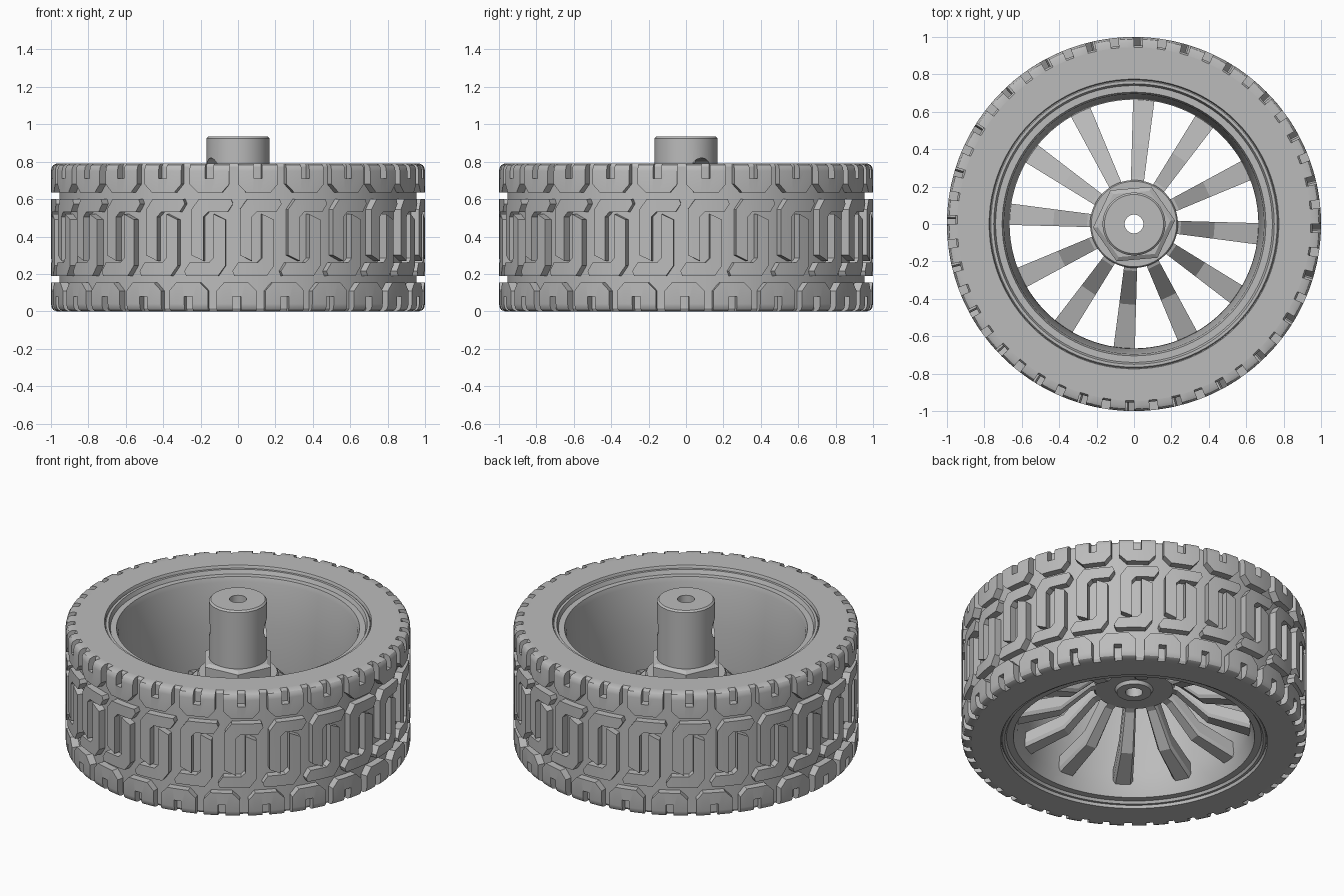
import bpy, bmesh
from math import sin, cos, pi, radians, sqrt
from mathutils import Vector

cube = bpy.data.objects.get("Cube")
if cube:
    bpy.data.objects.remove(cube)

grey = bpy.data.materials.new("plain grey")
grey.use_nodes = True
COLOUR = (0.5, 0.5, 0.5, 1)
grey.diffuse_color = COLOUR
grey.node_tree.nodes["Principled BSDF"].inputs["Base Color"].default_value = COLOUR

HEIGHT = 0.79
REPEATS = 24
PITCH = 2 * pi / REPEATS
SPOKES = 12


def finish(bm, name, angle=30):
    bmesh.ops.recalc_face_normals(bm, faces=bm.faces)
    mesh = bpy.data.meshes.new(name)
    bm.to_mesh(mesh)
    bm.free()
    mesh.materials.append(grey)
    obj = bpy.data.objects.new(name, mesh)
    bpy.context.collection.objects.link(obj)
    bpy.ops.object.select_all(action="DESELECT")
    obj.select_set(True)
    bpy.context.view_layer.objects.active = obj
    bpy.ops.object.shade_smooth_by_angle(angle=radians(angle))
    return obj


def lathe(name, profile, segments=96, phase=0.0):
    """Spin a closed (radius, height) loop around the z axis."""
    bm = bmesh.new()
    rings = []
    for i in range(segments):
        a = phase + 2 * pi * i / segments
        rings.append([bm.verts.new((r * cos(a), r * sin(a), z)) for r, z in profile])
    n = len(profile)
    for i, ring in enumerate(rings):
        nxt = rings[(i + 1) % segments]
        for j in range(n):
            k = (j + 1) % n
            bm.faces.new((ring[j], nxt[j], nxt[k], ring[k]))
    return finish(bm, name)


def tread_radius(z):
    """Outer radius with rounded shoulders."""
    d = max(0.0, 0.04 - min(z, HEIGHT - z))
    return 0.96 + sqrt(max(0.0, 0.04 ** 2 - d * d)) * 0.75 + 0.01


def add_block(bm, outline):
    """Extrude a flat (arc, height) outline, slice it and wrap it round the tyre."""
    part = bmesh.new()
    face = part.faces.new([part.verts.new((u, 0, z)) for u, z in outline])
    out = bmesh.ops.extrude_face_region(part, geom=[face])
    for v in out["geom"]:
        if isinstance(v, bmesh.types.BMVert):
            v.co.y = 1
    cuts = [((i * 0.04, 0, 0), (1, 0, 0)) for i in range(-4, 10)]
    for h in (0.008, 0.02, 0.04):
        cuts += [((0, 0, h), (0, 0, 1)), ((0, 0, HEIGHT - h), (0, 0, 1))]
    for co, no in cuts:
        geom = part.verts[:] + part.edges[:] + part.faces[:]
        bmesh.ops.bisect_plane(part, geom=geom, plane_co=co, plane_no=no)
    part.verts.index_update()
    for i in range(REPEATS):
        new = []
        for v in part.verts:
            a = v.co.x + i * PITCH - pi / 2
            r = tread_radius(v.co.z) if v.co.y > 0.5 else 0.93
            new.append(bm.verts.new((r * cos(a), r * sin(a), v.co.z)))
        for f in part.faces:
            bm.faces.new([new[v.index] for v in f.verts])
    part.free()


# Tyre carcass with flat sidewalls
lathe("tyre_body", [(0.77, 0.01), (0.775, 0), (0.945, 0), (0.955, 0.015),
                    (0.955, HEIGHT - 0.015), (0.945, HEIGHT), (0.775, HEIGHT), (0.77, HEIGHT - 0.01)])

# Raised tread: hooked centre blocks and slotted shoulder blocks, each with its half-turn twin
hook = [(0.01, 0.30), (0.075, 0.27), (0.075, 0.505), (0.10, 0.53), (0.205, 0.53),
        (0.235, 0.575), (0.225, 0.60), (0.05, 0.60), (0.01, 0.545)]
shoulder = [(0.0, HEIGHT), (0.0, 0.68), (0.045, 0.635), (0.175, 0.635), (0.215, 0.68), (0.215, HEIGHT),
            (0.165, HEIGHT), (0.165, 0.735), (0.125, 0.735), (0.125, 0.70), (0.09, 0.70),
            (0.09, 0.735), (0.05, 0.735), (0.05, HEIGHT)]
shoulder = [(0.0, HEIGHT), (0.0, 0.68), (0.045, 0.635), (0.175, 0.635), (0.215, 0.68), (0.215, HEIGHT),
            (0.13, HEIGHT), (0.13, 0.71), (0.085, 0.71), (0.085, HEIGHT)]
bm = bmesh.new()
for shape, twin_shift in ((hook, 0.205), (shoulder, 0.10)):
    add_block(bm, shape)
    add_block(bm, [(twin_shift - u, HEIGHT - z) for u, z in shape])
finish(bm, "tyre_tread")

# Rim barrel with stepped lips
lathe("rim", [(0.78, 0.03), (0.78, 0.76), (0.765, 0.775), (0.75, 0.775), (0.74, 0.75),
              (0.705, 0.75), (0.695, 0.72), (0.68, 0.45), (0.665, 0.2), (0.675, 0.1),
              (0.70, 0.03), (0.74, 0.03), (0.75, 0.015), (0.765, 0.015)])

# Hub flange and hollow shaft
hub = lathe("hub_shaft", [(0.05, 0.33), (0.05, 0.935), (0.158, 0.935), (0.168, 0.925), (0.168, 0.47),
                          (0.228, 0.47), (0.235, 0.46), (0.235, 0.36), (0.225, 0.35), (0.11, 0.35),
                          (0.10, 0.33)], 64)

# Set screw hole cut through the shaft wall
bpy.ops.mesh.primitive_cylinder_add(vertices=24, radius=0.06, depth=0.5,
                                    location=(0, 0, 0.76), rotation=(0, pi / 2, radians(30)))
cutter = bpy.context.object
cut = hub.modifiers.new("screw hole", "BOOLEAN")
cut.operation = "DIFFERENCE"
cut.object = cutter
bpy.context.view_layer.objects.active = hub
bpy.ops.object.modifier_apply(modifier=cut.name)
bpy.data.objects.remove(cutter)

# Hex nut
lathe("hex_nut", [(0.15, 0.46), (0.22, 0.46), (0.22, 0.55), (0.195, 0.565), (0.15, 0.565)], 6, radians(5))

# Bent spokes: radius, underside, top, half width
stations = [(0.19, 0.36, 0.46, 0.034), (0.25, 0.34, 0.44, 0.036),
            (0.43, 0.17, 0.26, 0.045), (0.68, 0.10, 0.19, 0.058)]
bm = bmesh.new()
for i in range(SPOKES):
    a = 2 * pi * i / SPOKES - radians(4.5)
    out, side, up = Vector((cos(a), sin(a), 0)), Vector((-sin(a), cos(a), 0)), Vector((0, 0, 1))
    rings = []
    for r, low, high, w in stations:
        section = ((-w * 0.75, low), (w * 0.75, low), (w, low + 0.02), (w, high), (-w, high), (-w, low + 0.02))
        rings.append([bm.verts.new(out * r + side * s + up * z) for s, z in section])
    for p, q in zip(rings, rings[1:]):
        for j in range(6):
            k = (j + 1) % 6
            bm.faces.new((p[j], p[k], q[k], q[j]))
    bm.faces.new(rings[0])
    bm.faces.new(rings[-1])
finish(bm, "spokes", 20)
